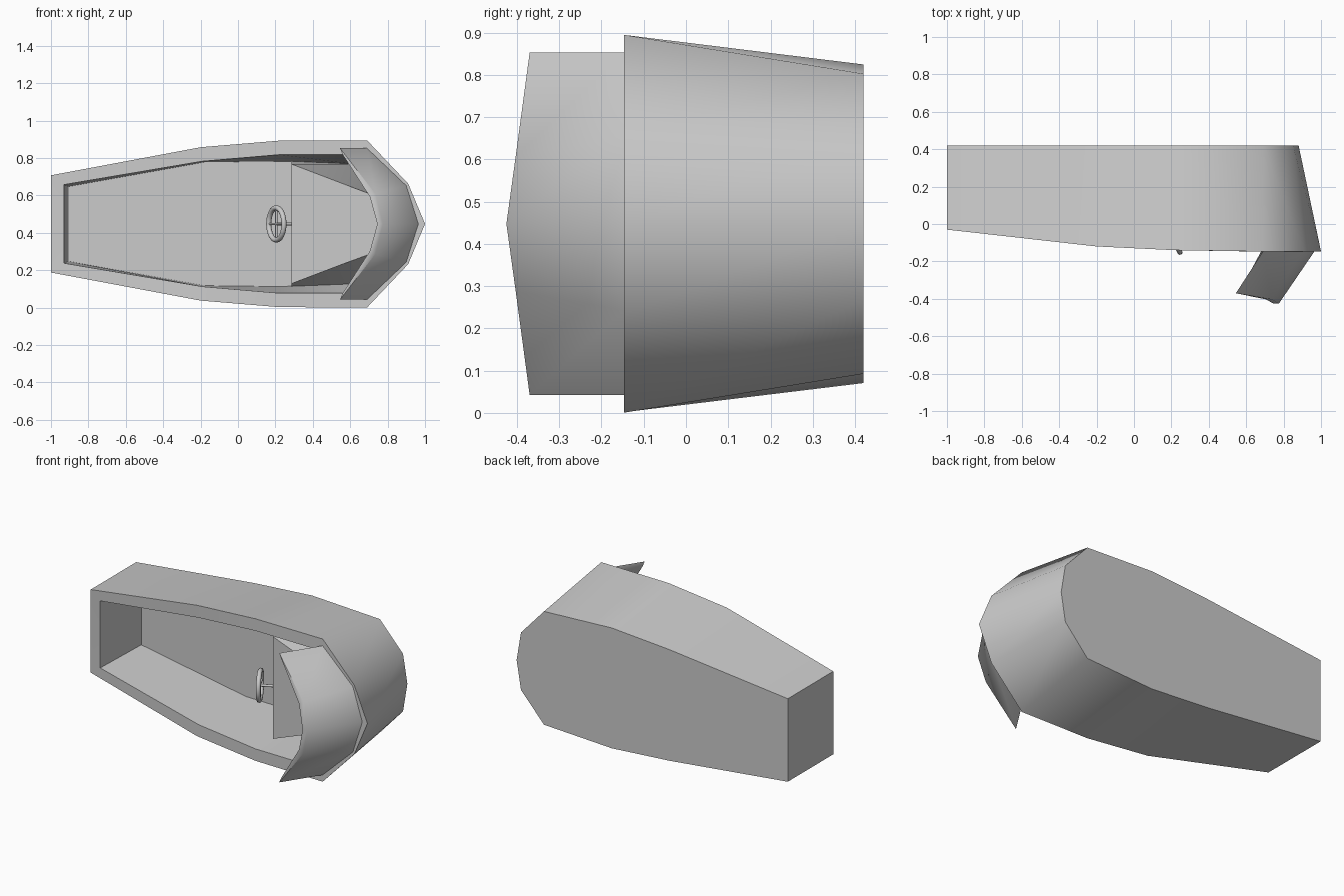
import bpy
import bmesh
import math
from mathutils import Vector

cube = bpy.data.objects.get("Cube")
if cube:
    bpy.data.objects.remove(cube)

MID = 0.4475  # height of the symmetry plane

grey = bpy.data.materials.new("light_grey")
grey.use_nodes = True
grey.diffuse_color = (0.6, 0.6, 0.6, 1)
grey.node_tree.nodes["Principled BSDF"].inputs["Base Color"].default_value = (0.6, 0.6, 0.6, 1)


def finish(obj, angle):
    obj.data.materials.append(grey)
    bpy.ops.object.select_all(action="DESELECT")
    obj.select_set(True)
    bpy.context.view_layer.objects.active = obj
    bpy.ops.object.shade_smooth_by_angle(angle=math.radians(angle))


def mirrored(half):
    """Outline from (x, y, half width) points; the last one lies on the centre."""
    side = [(x, y, MID + h) for x, y, h in half]
    return side + [(x, y, MID - h) for x, y, h in reversed(half[:-1])]


def loft(name, sections, angle=60):
    """Skin closed sections of equal length and cap both ends."""
    bm = bmesh.new()
    rings = [[bm.verts.new(p) for p in s] for s in sections]
    n = len(rings[0])
    for a, b in zip(rings, rings[1:]):
        for i in range(n):
            j = (i + 1) % n
            bm.faces.new((a[i], a[j], b[j], b[i]))
    bm.faces.new(rings[0])
    bm.faces.new(rings[-1])
    bmesh.ops.recalc_face_normals(bm, faces=bm.faces)
    mesh = bpy.data.meshes.new(name)
    bm.to_mesh(mesh)
    bm.free()
    obj = bpy.data.objects.new(name, mesh)
    bpy.context.collection.objects.link(obj)
    finish(obj, angle)


def rod(name, a, b, radius):
    a, b = Vector(a), Vector(b)
    bpy.ops.mesh.primitive_cylinder_add(vertices=12, radius=radius, depth=(b - a).length, location=(a + b) / 2)
    obj = bpy.context.object
    obj.name = name
    obj.rotation_euler = (b - a).to_track_quat("Z", "Y").to_euler()
    finish(obj, 40)


# Hull: keel plate, outer rim, inner rim, cockpit floor
keel = [(-1, .26), (-.18, .348), (.22, .377), (.69, .355), (.85, .18), (.88, 0)]
rim = [(-1, -.03, .26), (-.2, -.12, .41), (.22, -.14, .445),
       (.69, -.147, .447), (.91, -.147, .215), (1, -.147, 0)]
inner = [(-.93, -.036, .21), (-.19, -.12, .335), (.22, -.14, .37),
         (.64, -.147, .37), (.83, -.147, .18), (.9, -.147, 0)]
floor = [(-.905, .2), (-.18, .33), (.22, .335), (.62, .32), (.78, .16), (.84, 0)]
loft("hull", [mirrored([(x, .42, h) for x, h in keel]), mirrored(rim), mirrored(inner),
              mirrored([(x, .335, h) for x, h in floor])])

# Foredeck with the dashboard as its rear wall
deck_top = [(.285, .32), (.6, .2), (.83, .115), (.885, 0)]
deck_base = [(.285, .335), (.62, .32), (.78, .16), (.84, 0)]
loft("foredeck", [mirrored([(x, -.06, h) for x, h in deck_top]),
                  mirrored([(x, .33, h) for x, h in deck_base])], 30)

# Windshield: a thin raked band wrapped round the bow
def pane(base, top, thin):
    corners = [base, top, (top[0] - .03, top[1], top[2] - thin), (base[0] - .03, base[1], base[2] - thin)]
    return corners


half = [pane((.69, -.146, .405), (.545, -.37, .405), 0),
        pane((.9, -.146, .205), (.735, -.403, .16), .015),
        pane((.965, -.146, 0), (.775, -.425, 0), 0)]
# the ends keep their outer width but their inner corners slide in along the band
half[0][2] = (.56, -.37, .37)
half[0][3] = (.68, -.146, .37)
sections = [[(x, y, MID + h) for x, y, h in s] for s in half]
sections += [[(x, y, MID - h) for x, y, h in s] for s in half[-2::-1]]
loft("windshield", sections)

# Steering wheel, tilted towards the stern, with cross spokes and column
hub = Vector((.205, -.075, MID))
axis = Vector((-.88, -.47, 0)).normalized()
bpy.ops.mesh.primitive_torus_add(major_segments=32, minor_segments=10, major_radius=.086,
                                 minor_radius=.014, location=hub)
wheel = bpy.context.object
wheel.name = "steering_wheel"
wheel.rotation_euler = axis.to_track_quat("Z", "Y").to_euler()
finish(wheel, 60)
up = Vector((0, 0, 1))
for name, way in (("spoke_upright", up), ("spoke_cross", axis.cross(up))):
    rod(name, hub - way * .085, hub + way * .085, .006)
rod("steering_column", hub, hub - axis * .11, .008)
